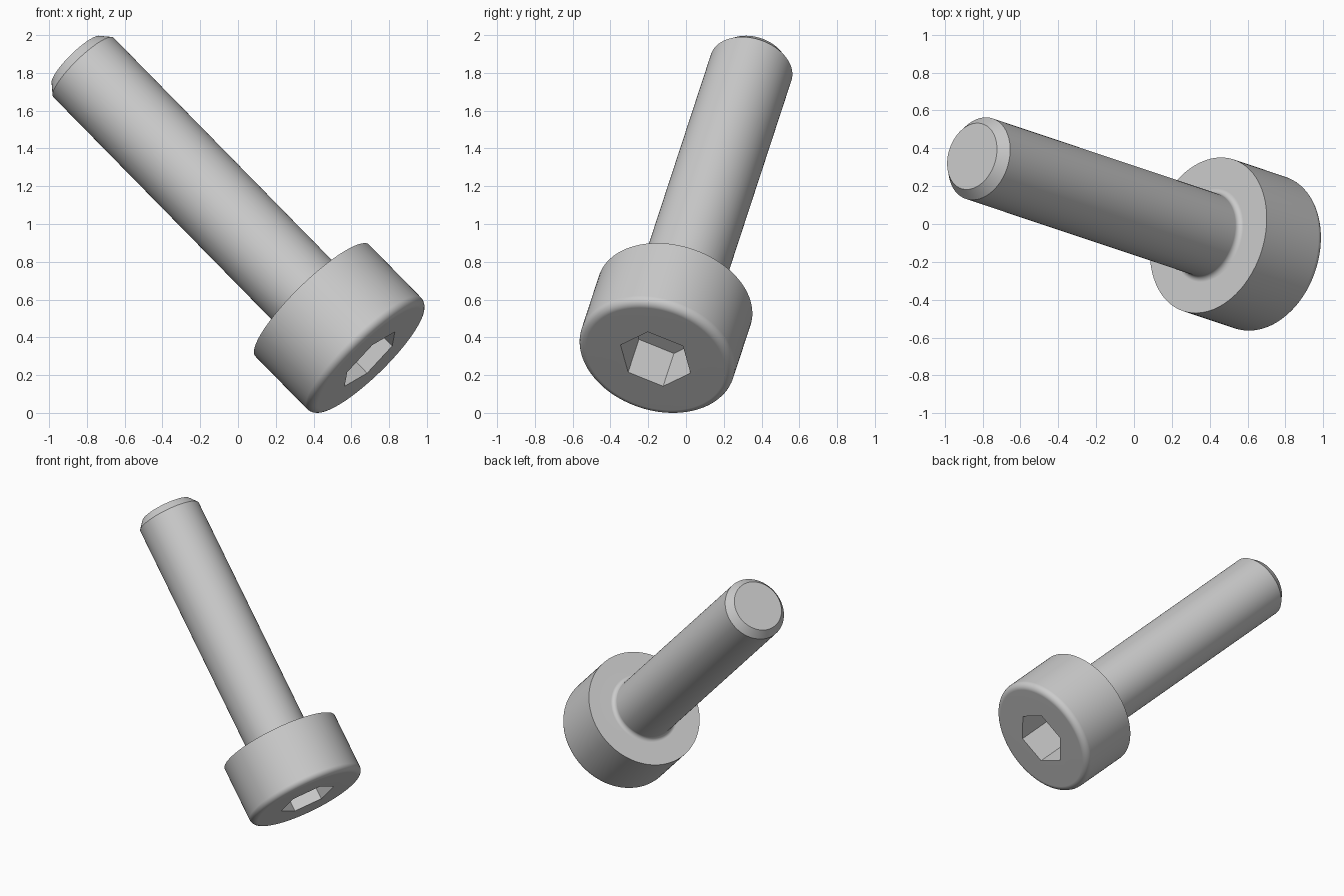
import bpy
import bmesh
import math
from mathutils import Matrix, Vector

old = bpy.data.objects.get("Cube")
if old:
    bpy.data.objects.remove(old, do_unlink=True)

SIDES = 96
SHAFT_R, SHAFT_LEN = 0.224, 1.83
TIP_R, CHAMFER = 0.18, 0.055
HEAD_R, HEAD_LEN, HEAD_ROUND = 0.422, 0.447, 0.045
ROOT_FILLET = 0.03
HEX_R, HEX_DEPTH = 0.2, 0.25


def arc(cr, cz, radius, start, end, steps=6):
    """Points (radius, height) along a circular fillet."""
    angles = [math.radians(start + (end - start) * i / steps) for i in range(steps + 1)]
    return [(cr + radius * math.cos(a), cz + radius * math.sin(a)) for a in angles]


def hex_factor(angle):
    """Distance from centre to a unit hexagon in the given direction."""
    return math.cos(math.pi / 6) / math.cos(angle % (math.pi / 3) - math.pi / 6)


def ring(bm, radius, height, hexagonal=False):
    verts = []
    for i in range(SIDES):
        a = 2 * math.pi * i / SIDES
        r = radius * (hex_factor(a) if hexagonal else 1)
        verts.append(bm.verts.new((r * math.cos(a), r * math.sin(a), height)))
    return verts


# Outline from the tip, down the shaft, under the head and round its rim
outline = [(TIP_R, SHAFT_LEN), (SHAFT_R, SHAFT_LEN - CHAMFER)]
outline += arc(SHAFT_R + ROOT_FILLET, ROOT_FILLET, ROOT_FILLET, 180, 270)
outline += [(HEAD_R, 0)]
outline += arc(HEAD_R - HEAD_ROUND, HEAD_ROUND - HEAD_LEN, HEAD_ROUND, 0, -90)

bm = bmesh.new()
rings = [ring(bm, r, z) for r, z in outline]

# Hexagonal socket sunk into the head
rings.append(ring(bm, HEX_R, -HEAD_LEN, True))
rings.append(ring(bm, HEX_R, HEX_DEPTH - HEAD_LEN, True))

for upper, lower in zip(rings, rings[1:]):
    for i in range(SIDES):
        j = (i + 1) % SIDES
        bm.faces.new((upper[i], lower[i], lower[j], upper[j]))
bm.faces.new(rings[0])
bm.faces.new(reversed(rings[-1]))
bmesh.ops.recalc_face_normals(bm, faces=bm.faces)

# Tilt the bolt so that the shaft points up, left and back
axis = Vector((-0.682, 0.228, 0.695)).normalized()
corner = Vector((0.015, -0.185, 0.073))
corner = (corner - axis * corner.dot(axis)).normalized()
side = axis.cross(corner)
tilt = Matrix((corner, side, axis)).transposed().to_4x4()
bm.transform(Matrix.Translation((0.3925, -0.0595, 0.5955)) @ tilt)

mesh = bpy.data.meshes.new("socket_head_bolt")
bm.to_mesh(mesh)
bm.free()
bolt = bpy.data.objects.new("socket_head_bolt", mesh)
bpy.context.collection.objects.link(bolt)

# Plain grey metal
grey = bpy.data.materials.new("light_grey")
grey.use_nodes = True
colour = (0.6, 0.6, 0.6, 1)
grey.diffuse_color = colour
grey.node_tree.nodes["Principled BSDF"].inputs["Base Color"].default_value = colour
mesh.materials.append(grey)

# Smooth round surfaces, crisp edges
bpy.ops.object.select_all(action="DESELECT")
bolt.select_set(True)
bpy.context.view_layer.objects.active = bolt
bpy.ops.object.shade_smooth_by_angle(angle=math.radians(30))
weighted = bolt.modifiers.new("flat_face_normals", "WEIGHTED_NORMAL")
weighted.keep_sharp = True
